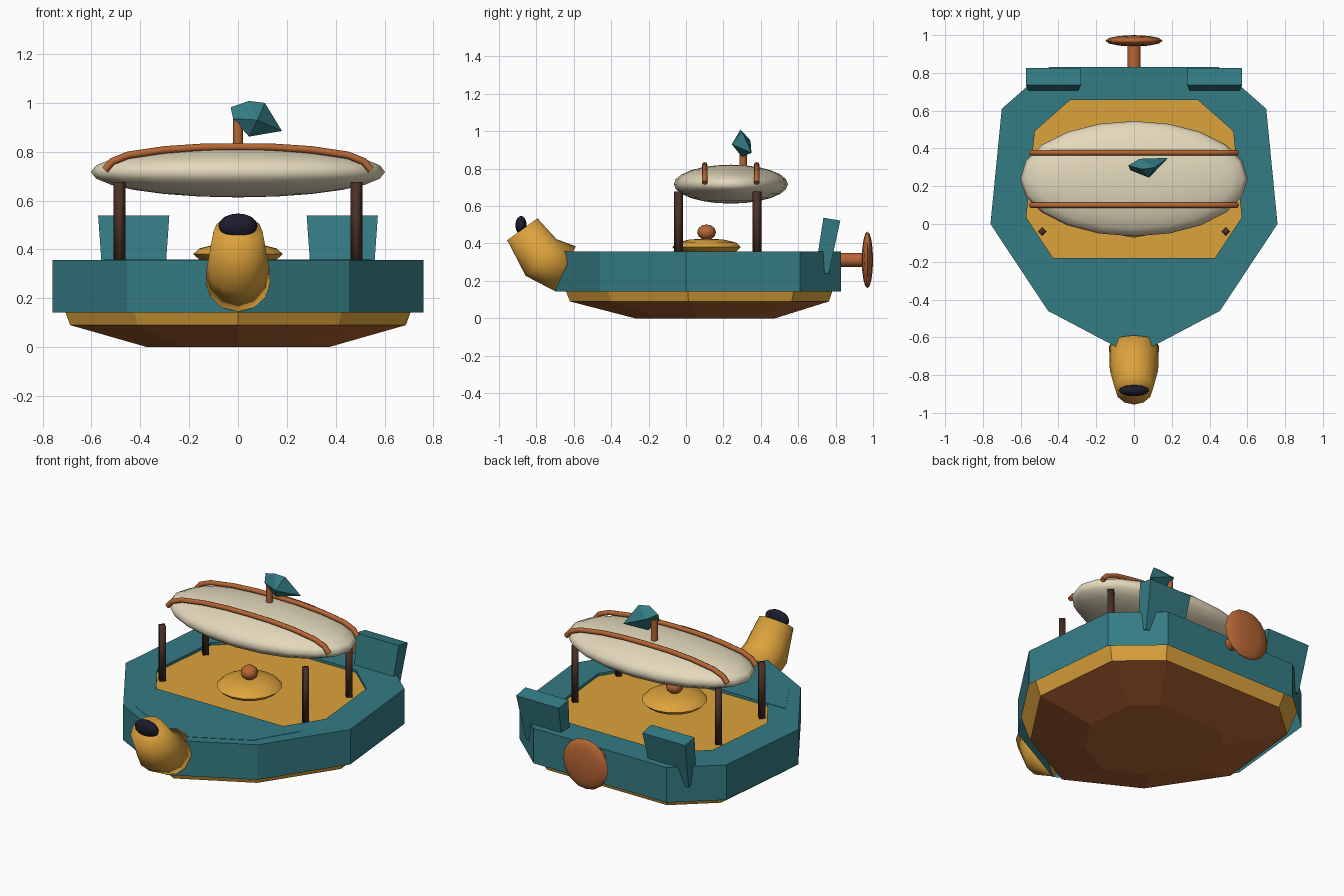
import bpy, bmesh, math
from mathutils import Vector, Matrix

cube = bpy.data.objects.get("Cube")
if cube:
    bpy.data.objects.remove(cube, do_unlink=True)


def material(name, rgb):
    lin = [((c / 255 + 0.055) / 1.055) ** 2.4 for c in rgb] + [1]
    m = bpy.data.materials.new(name)
    m.use_nodes = True
    m.diffuse_color = lin
    m.node_tree.nodes["Principled BSDF"].inputs["Base Color"].default_value = lin
    return m


teal = material("teal", (52, 124, 132))
brass = material("brass", (222, 163, 60))
cream = material("cream", (228, 217, 188))
copper = material("copper", (182, 102, 52))
post_brown = material("post_brown", (74, 48, 40))
dark = material("dark_navy", (28, 28, 46))


def finish(name, bm, mat, smooth=None):
    bmesh.ops.recalc_face_normals(bm, faces=bm.faces)
    me = bpy.data.meshes.new(name)
    bm.to_mesh(me)
    bm.free()
    me.materials.append(mat)
    ob = bpy.data.objects.new(name, me)
    bpy.context.collection.objects.link(ob)
    if smooth:
        bpy.ops.object.select_all(action="DESELECT")
        ob.select_set(True)
        bpy.context.view_layer.objects.active = ob
        bpy.ops.object.shade_smooth_by_angle(angle=math.radians(smooth))
    return ob


def loft(name, rings, mat, caps=(True, True), smooth=None):
    """Skin a list of equal-length point rings."""
    bm = bmesh.new()
    vs = [[bm.verts.new(p) for p in r] for r in rings]
    n = len(rings[0])
    for a, b in zip(vs, vs[1:]):
        for i in range(n):
            j = (i + 1) % n
            bm.faces.new((a[i], a[j], b[j], b[i]))
    if caps[0]:
        bm.faces.new(vs[0])
    if caps[1]:
        bm.faces.new(vs[-1])
    return finish(name, bm, mat, smooth)


def ellipsoid(name, loc, radii, mat, seg=16, rings=8):
    bm = bmesh.new()
    bmesh.ops.create_uvsphere(bm, u_segments=seg, v_segments=rings, radius=1)
    bm.transform(Matrix.Translation(loc) @ Matrix.Diagonal((*radii, 1)))
    return finish(name, bm, mat, 75)


def rod(name, a, b, r, mat, seg=8, smooth=50):
    a, b = Vector(a), Vector(b)
    bm = bmesh.new()
    bmesh.ops.create_cone(bm, cap_ends=True, segments=seg, radius1=r, radius2=r,
                          depth=(b - a).length)
    rot = (b - a).to_track_quat("Z", "Y").to_matrix().to_4x4()
    bm.transform(Matrix.Translation((a + b) / 2) @ rot)
    return finish(name, bm, mat, smooth)


# Hull plan, mirrored about the centre line
half = [(0.76, 0), (0.70, 0.61), (0.45, 0.83)]
bow = [(-0.455, -0.46), (0, -0.70), (0.455, -0.46)]
plan = half + [(-x, y) for x, y in reversed(half)] + bow


def section(s, z, cy=0.137):
    return [(x * s, cy + (y - cy) * s, z) for x, y in plan]


# Keel, chine band rising inside the open-bottomed hull, and sunken deck
loft("keel", [section(0.49, 0), section(0.905, 0.09)], copper)
loft("chine_band", [section(0.905, 0.09), section(0.93, 0.143), section(0.995, 0.29)], brass)
loft("hull", [section(1, 0.142), section(1, 0.356),
              section(0.75, 0.356), section(0.75, 0.335)], teal, (False, False))
loft("deck", [section(0.755, 0.325), section(0.755, 0.34)], brass)

# Foredeck cover
cover = [(0.55, -0.18), (0.40, -0.43), (0, -0.64), (-0.40, -0.43), (-0.55, -0.18)]
loft("foredeck", [[(x, y, z) for x, y in cover] for z in (0.335, 0.358)], teal)

# Stern fins and canopy posts
fin = [(0.735, 0.538), (0.825, 0.522), (0.762, 0.237), (0.69, 0.25)]
for side, tag in ((1, "left"), (-1, "right")):
    edges = [[(side * (0.427 + e * (0.122 + 0.07 * (z - 0.2))), y, z) for y, z in fin]
             for e in (-1, 1)]
    loft("stern_fin_" + tag, edges, teal)
    for y, end in ((-0.04, "front"), (0.38, "back")):
        x = side * 0.485
        rod(f"{end}_{tag}_post", (x, y, 0.335), (x, y, 0.677), 0.024, post_brown, 4, 100)

# Bow spout: tilted rings along a bent path, softly shaded all over
spout = []
for y, z, r, tilt in ((-0.645, 0.265, 0.132, 65), (-0.775, 0.325, 0.128, 50),
                      (-0.875, 0.476, 0.10, 36)):
    t = math.radians(tilt)
    ring = []
    for k in range(12):
        a = math.tau * k / 12
        u = r * math.sin(a)
        ring.append((r * math.cos(a), y + u * math.cos(t), z + u * math.sin(t)))
    spout.append(ring)
loft("bow_spout", spout, brass, smooth=120)
ellipsoid("spout_mouth", (0, -0.882, 0.497), (0.08, 0.03, 0.05), dark, 12, 8)

# Central saucer with knob
ellipsoid("saucer", (0, 0.11, 0.381), (0.183, 0.183, 0.046), brass, 16, 6)
ellipsoid("saucer_knob", (0, 0.11, 0.46), (0.05, 0.05, 0.042), copper, 10, 6)

# Stern shaft and disc
rod("stern_shaft", (0, 0.80, 0.312), (0, 0.97, 0.312), 0.037, copper, 10)
ellipsoid("stern_disc", (0, 0.97, 0.312), (0.152, 0.03, 0.152), copper, 12, 8)

# Canopy balloon with two straps
ellipsoid("canopy", (0, 0.24, 0.717), (0.602, 0.305, 0.104), cream, 20, 12)
arc = [(0.545, 0.725), (0.515, 0.76), (0.45, 0.786), (0.30, 0.808), (0.15, 0.818)]
path = [(-x, z) for x, z in arc] + [(0, 0.82)] + arc[::-1]
for y, tag in ((0.10, "front"), (0.378, "back")):
    rings = []
    for i, (x, z) in enumerate(path):
        a, b = path[max(i - 1, 0)], path[min(i + 1, len(path) - 1)]
        d = Vector((b[0] - a[0], 0, b[1] - a[1])).normalized()
        up = Vector((-d.z, 0, d.x))
        c = Vector((x, y, z))
        rings.append([c + 0.015 * (math.cos(k * math.tau / 8) * up
                                   + Vector((0, math.sin(k * math.tau / 8), 0)))
                      for k in range(8)])
    loft(tag + "_strap", rings, copper, smooth=50)

# Wind vane: mast and faceted head
rod("vane_mast", (0, 0.305, 0.79), (0, 0.305, 0.945), 0.02, copper)
bm = bmesh.new()
for p in ((-0.03, 0.31, 0.982), (0.045, 0.29, 1.008), (0.11, 0.30, 1.0),
          (0.18, 0.35, 0.885), (0.045, 0.30, 0.862), (0.08, 0.245, 0.93),
          (0.03, 0.345, 0.95), (-0.02, 0.285, 0.935)):
    bm.verts.new(p)
bmesh.ops.convex_hull(bm, input=bm.verts)
finish("vane_head", bm, teal)
